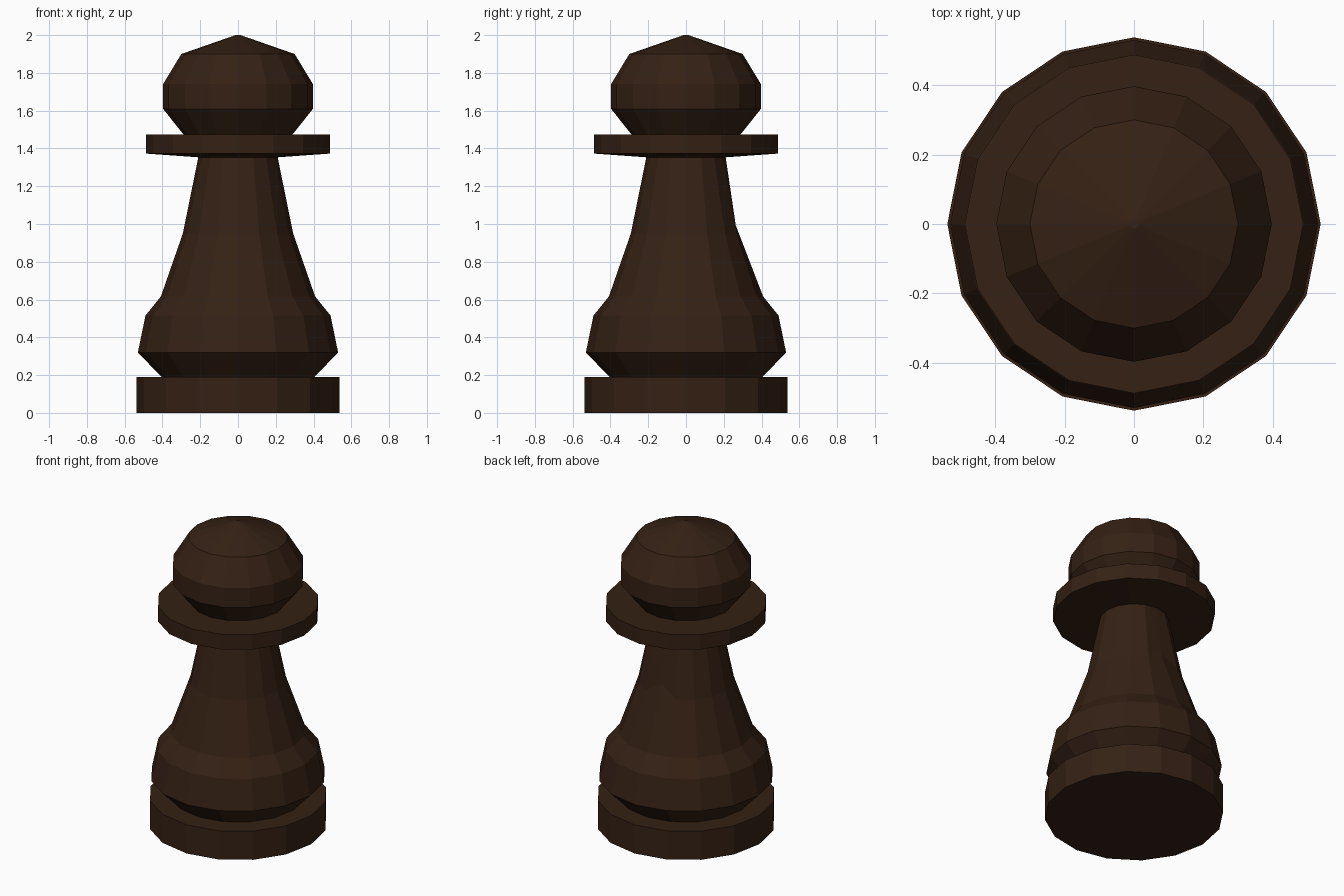
import bpy, bmesh, math

if "Cube" in bpy.data.objects:
    bpy.data.objects.remove(bpy.data.objects["Cube"])

SIDES = 16

# Turned profile from foot to tip: (radius, height)
PROFILE = [
    (0.538, 0.0), (0.538, 0.19),        # base disc
    (0.405, 0.19), (0.53, 0.32),        # flare above the base
    (0.49, 0.515), (0.408, 0.617),      # rounded skirt
    (0.292, 0.95), (0.21, 1.353),       # tapering stem
    (0.488, 1.373), (0.488, 1.473),     # collar
    (0.288, 1.473), (0.397, 1.61),      # head, lower half
    (0.397, 1.74), (0.30, 1.90),        # head, upper half
    (0.013, 2.0),                       # tip
]
STEM_RING = 6

bm = bmesh.new()
rings = []
for r, z in PROFILE:
    rings.append([bm.verts.new((r * math.cos(2 * math.pi * i / SIDES),
                                r * math.sin(2 * math.pi * i / SIDES), z))
                  for i in range(SIDES)])

# Walls between rings, and caps at foot and tip
for low, high in zip(rings, rings[1:]):
    for i in range(SIDES):
        j = (i + 1) % SIDES
        bm.faces.new((low[i], low[j], high[j], high[i]))
bm.faces.new(rings[0][::-1])
bm.faces.new(rings[-1])

# Small dent at the back of the stem
rings[STEM_RING][SIDES // 4].co = (0, 0.253, 1.02)

bmesh.ops.recalc_face_normals(bm, faces=bm.faces)
mesh = bpy.data.meshes.new("chess_pawn")
bm.to_mesh(mesh)
bm.free()

# Dark wood
wood = bpy.data.materials.new("dark_wood")
wood.diffuse_color = (0.035, 0.015, 0.007, 1)
wood.use_nodes = True
wood.node_tree.nodes["Principled BSDF"].inputs["Base Color"].default_value = wood.diffuse_color
mesh.materials.append(wood)

pawn = bpy.data.objects.new("chess_pawn", mesh)
bpy.context.collection.objects.link(pawn)
